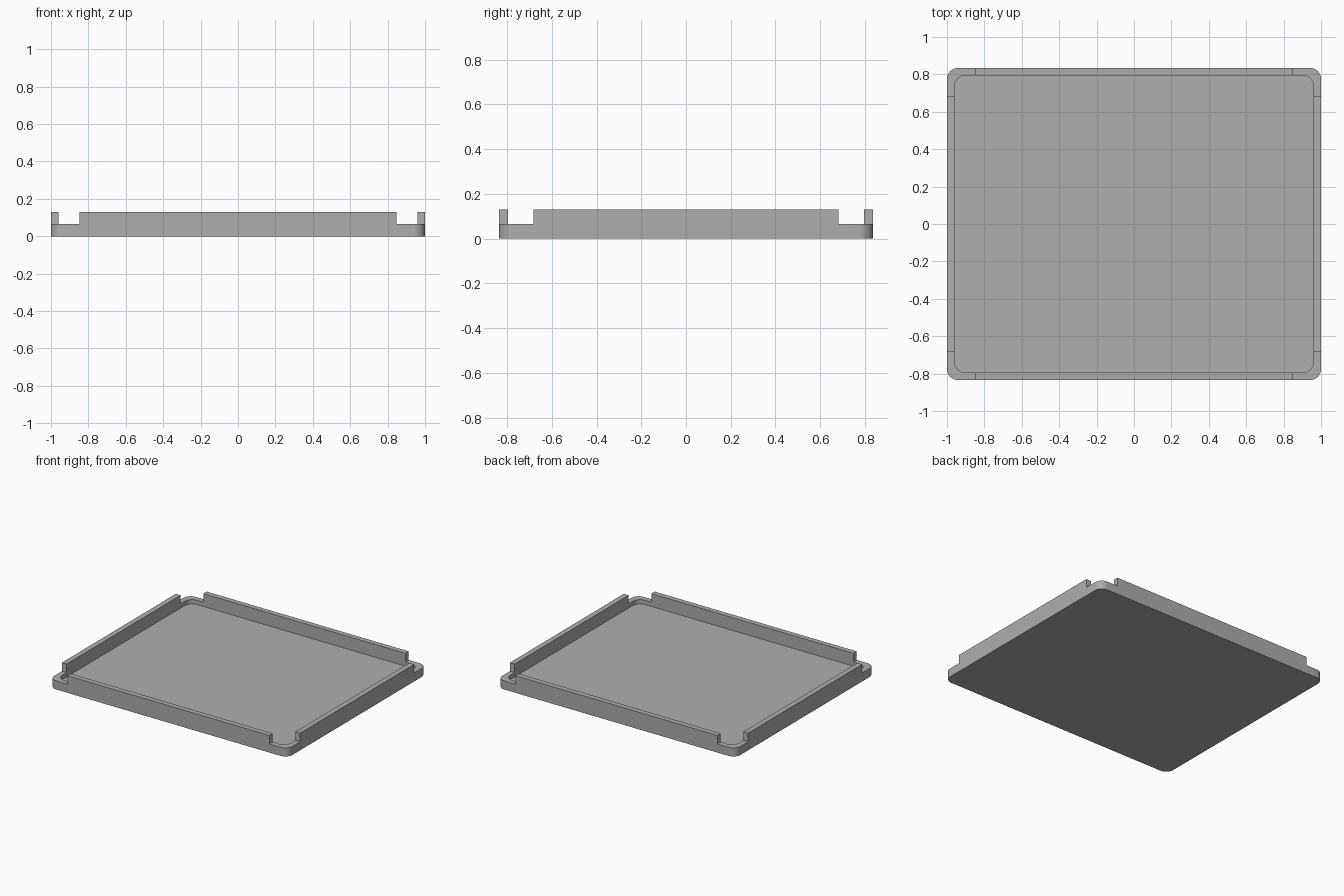
import bpy, bmesh, math

cube = bpy.data.objects.get("Cube")
if cube:
    bpy.data.objects.remove(cube)

HALF_X, HALF_Y = 1.0, 0.835      # outer half sizes
WALL, RADIUS = 0.04, 0.06        # wall thickness, corner radius
FLOOR, LOW, HIGH = 0.033, 0.065, 0.13
NOTCH_X, NOTCH_Y = 0.848, 0.682  # where the raised walls end
STEPS = 8                        # segments per rounded corner


def rim_loop(hx, hy):
    """Counter-clockwise rounded rectangle with a point at each notch end."""
    points = []
    for k, (sx, sy) in enumerate([(1, 1), (-1, 1), (-1, -1), (1, -1)]):
        ends = [(sx * hx, sy * NOTCH_Y), (sx * NOTCH_X, sy * hy)]
        if k % 2:
            ends.reverse()
        arc = []
        for i in range(STEPS + 1):
            a = math.pi / 2 * (k + i / STEPS)
            arc.append((sx * (hx - RADIUS) + RADIUS * math.cos(a),
                        sy * (hy - RADIUS) + RADIUS * math.sin(a)))
        points += [ends[0], *arc, ends[1]]
    return points


bm = bmesh.new()


def ring(points, z):
    return [bm.verts.new((x, y, z)) for x, y in points]


outer = rim_loop(HALF_X, HALF_Y)
inner = rim_loop(HALF_X - WALL, HALF_Y - WALL)
out_base, out_low, out_high = (ring(outer, z) for z in (0, LOW, HIGH))
in_base, in_low, in_high = (ring(inner, z) for z in (FLOOR, LOW, HIGH))

# Underside and tray floor
bm.faces.new(out_base[::-1])
bm.faces.new(in_base)

# Walls: low around the corners, raised along each straight side
count = len(outer)
per_corner = STEPS + 3
for i in range(count):
    j = (i + 1) % count
    raised = i % per_corner == per_corner - 1
    bm.faces.new((out_base[i], out_base[j], out_low[j], out_low[i]))
    bm.faces.new((in_base[j], in_base[i], in_low[i], in_low[j]))
    if raised:
        bm.faces.new((out_low[i], out_low[j], out_high[j], out_high[i]))
        bm.faces.new((in_low[j], in_low[i], in_high[i], in_high[j]))
        bm.faces.new((out_high[i], out_high[j], in_high[j], in_high[i]))
        # End faces of the raised wall
        bm.faces.new((out_low[i], out_high[i], in_high[i], in_low[i]))
        bm.faces.new((out_low[j], in_low[j], in_high[j], out_high[j]))
    else:
        bm.faces.new((out_low[i], out_low[j], in_low[j], in_low[i]))

# Drop the unused upper corner points
bmesh.ops.delete(bm, geom=[v for v in bm.verts if not v.link_faces], context='VERTS')
bmesh.ops.recalc_face_normals(bm, faces=bm.faces[:])

mesh = bpy.data.meshes.new("tray")
bm.to_mesh(mesh)
bm.free()
tray = bpy.data.objects.new("tray", mesh)
bpy.context.collection.objects.link(tray)

# Plain grey finish
grey = bpy.data.materials.new("grey")
grey.use_nodes = True
colour = (0.42, 0.42, 0.42, 1)
grey.diffuse_color = colour
grey.node_tree.nodes["Principled BSDF"].inputs["Base Color"].default_value = colour
mesh.materials.append(grey)

bpy.context.view_layer.objects.active = tray
tray.select_set(True)
bpy.ops.object.shade_smooth_by_angle(angle=math.radians(30))
